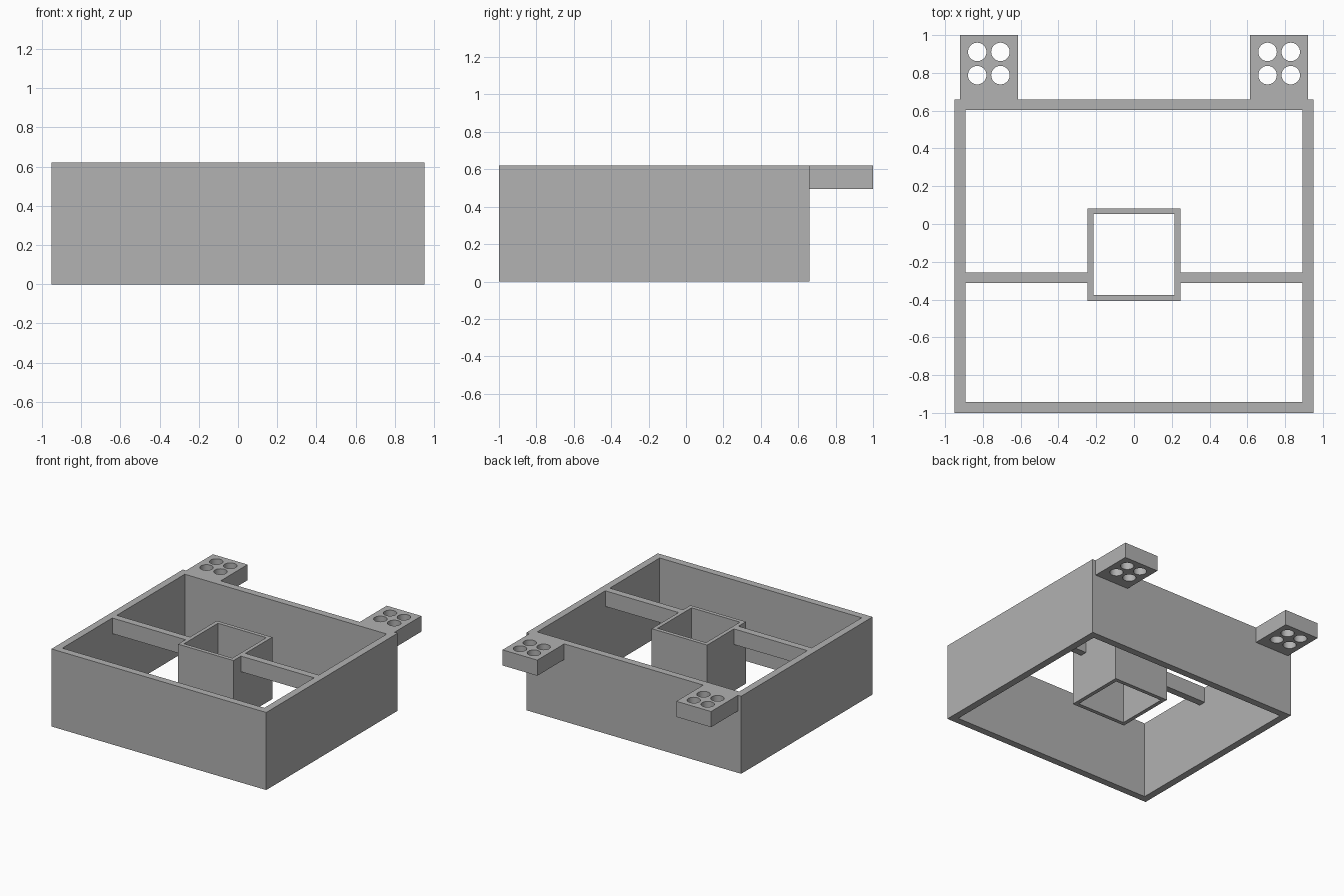
import bpy
import bmesh
import math

if "Cube" in bpy.data.objects:
    bpy.data.objects.remove(bpy.data.objects["Cube"])

TOP = 0.62       # shared top of every part
SLAB = 0.125     # thickness of tabs and crossbars
WALL = 0.057     # outer wall thickness

grey = bpy.data.materials.new("plain_grey")
grey.use_nodes = True
colour = (0.445, 0.445, 0.445, 1)
grey.diffuse_color = colour
grey.node_tree.nodes["Principled BSDF"].inputs["Base Color"].default_value = colour


def rect(x0, x1, y0, y1):
    return [(x0, y0), (x1, y0), (x1, y1), (x0, y1)]


def circle(cx, cy, r, sides=32):
    angles = [2 * math.pi * i / sides for i in range(sides)]
    return [(cx + r * math.cos(a), cy + r * math.sin(a)) for a in angles]


def prism(name, loops, bottom):
    """Extrude a plan outline, with any inner loops as holes, up to TOP."""
    curve = bpy.data.curves.new(name, "CURVE")
    curve.dimensions = "2D"
    curve.fill_mode = "BOTH"
    curve.extrude = (TOP - bottom) / 2
    for loop in loops:
        spline = curve.splines.new("POLY")
        spline.points.add(len(loop) - 1)
        for point, (x, y) in zip(spline.points, loop):
            point.co = (x, y, 0, 1)
        spline.use_cyclic_u = True
    obj = bpy.data.objects.new(name, curve)
    bpy.context.collection.objects.link(obj)
    obj.location.z = (TOP + bottom) / 2
    bpy.ops.object.select_all(action="DESELECT")
    obj.select_set(True)
    bpy.context.view_layer.objects.active = obj
    bpy.ops.object.convert(target="MESH")
    obj = bpy.context.object

    # Weld the caps to the sides
    bm = bmesh.new()
    bm.from_mesh(obj.data)
    bmesh.ops.remove_doubles(bm, verts=bm.verts, dist=0.0001)
    bmesh.ops.recalc_face_normals(bm, faces=bm.faces)
    bm.to_mesh(obj.data)
    bm.free()
    obj.data.materials.clear()
    obj.data.materials.append(grey)
    bpy.ops.object.shade_smooth_by_angle(angle=math.radians(30))
    return obj


# Open outer frame
prism("outer_frame", [rect(-0.95, 0.95, -1, 0.66),
                      rect(-0.95 + WALL, 0.95 - WALL, -1 + WALL, 0.66 - WALL)], 0)

# Open square tube in the middle, raised off the ground
prism("centre_tube", [rect(-0.245, 0.245, -0.407, 0.083),
                      rect(-0.214, 0.214, -0.376, 0.052)], SLAB)

# Crossbars and rear tabs, one of each per side
for side, s in (("left", 1), ("right", -1)):
    bar_x = sorted((s * 0.245, s * (0.95 - WALL)))
    prism(side + "_crossbar", [rect(*bar_x, -0.313, -0.256)], TOP - SLAB)

    tab_x = sorted((s * 0.615, s * 0.922))
    holes = [circle(s * x, y, 0.049) for x in (0.707, 0.83) for y in (0.788, 0.911)]
    prism(side + "_rear_tab", [rect(*tab_x, 0.66, 1)] + holes, TOP - SLAB)
